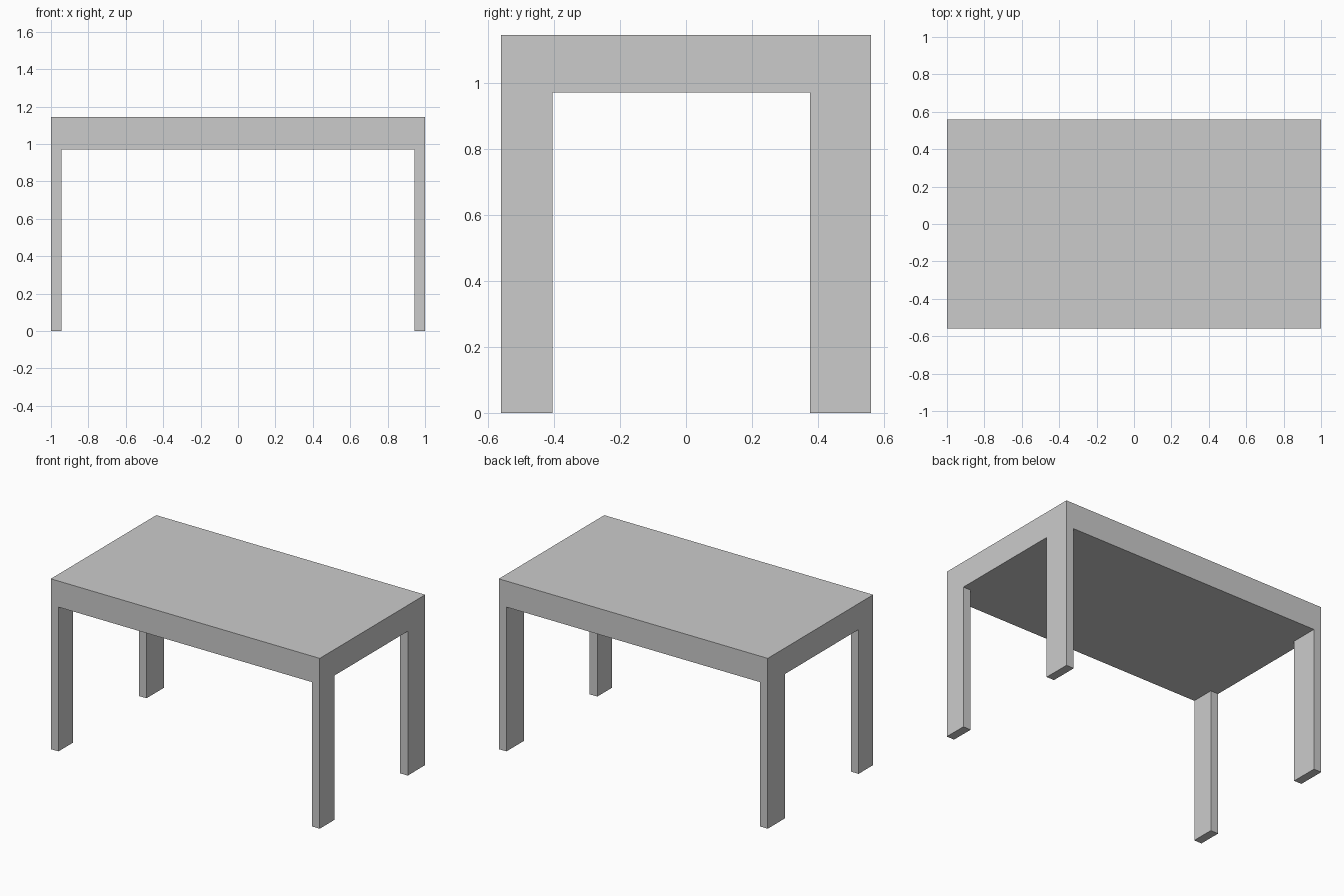
import bpy
import bmesh
import math

if "Cube" in bpy.data.objects:
    bpy.data.objects.remove(bpy.data.objects["Cube"])

# Grid lines of the plan: the outer cells in each corner become the legs
XS = [-1.0, -0.943, 0.943, 1.0]
YS = [-0.56, -0.405, 0.375, 0.56]
UNDERSIDE, TOP = 0.97, 1.145

bm = bmesh.new()


def extrude(faces, dz):
    """Extrude faces straight up or down by dz."""
    geom = bmesh.ops.extrude_face_region(bm, geom=faces)["geom"]
    verts = [g for g in geom if isinstance(g, bmesh.types.BMVert)]
    bmesh.ops.translate(bm, verts=verts, vec=(0, 0, dz))


# Underside of the table top as a 3 x 3 sheet
grid = [[bm.verts.new((x, y, UNDERSIDE)) for y in YS] for x in XS]
for i in range(3):
    for j in range(3):
        bm.faces.new((grid[i][j], grid[i][j + 1], grid[i + 1][j + 1], grid[i + 1][j]))

# Thick table top
extrude(bm.faces[:], TOP - UNDERSIDE)

# Four legs, flush with the outer edges; the back pair is deeper
corners = []
for f in bm.faces:
    c = f.calc_center_median()
    if abs(c.z - UNDERSIDE) < 1e-4 and abs(c.x) > 0.9 and abs(c.y) > 0.3:
        corners.append(f)
extrude(corners, -UNDERSIDE)

# Merge coplanar faces into clean flat sides
bmesh.ops.recalc_face_normals(bm, faces=bm.faces[:])
bmesh.ops.dissolve_limit(bm, angle_limit=math.radians(1),
                         verts=bm.verts[:], edges=bm.edges[:])

mesh = bpy.data.meshes.new("table")
bm.to_mesh(mesh)
bm.free()
bpy.context.collection.objects.link(bpy.data.objects.new("table", mesh))
